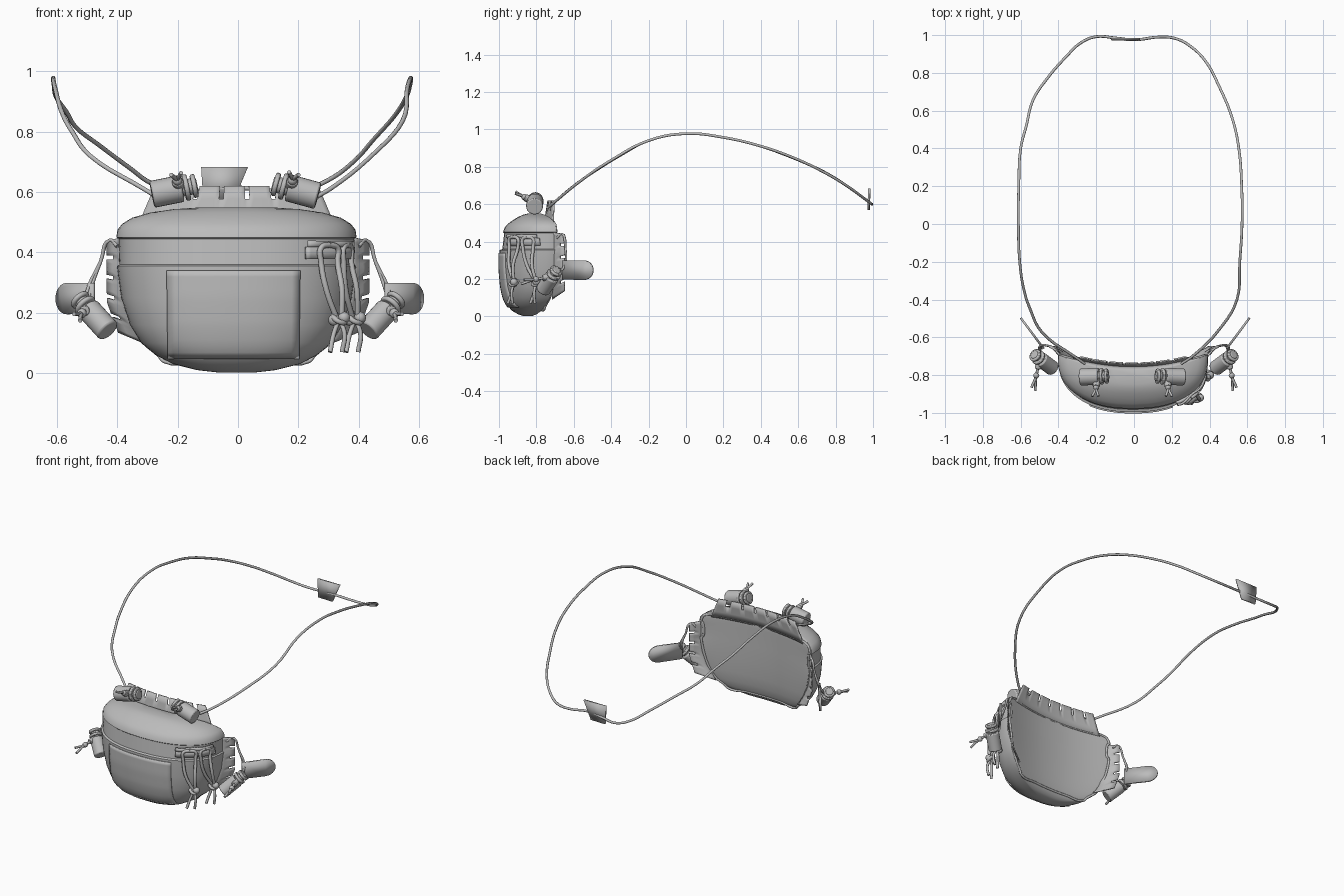
import bpy, bmesh, math
from mathutils import Vector as V

if "Cube" in bpy.data.objects:
    bpy.data.objects.remove(bpy.data.objects["Cube"])

grey = bpy.data.materials.new("plain grey")
grey.diffuse_color = (0.5, 0.5, 0.5, 1)
grey.use_nodes = True
grey.node_tree.nodes["Principled BSDF"].inputs["Base Color"].default_value = grey.diffuse_color
CX = -0.005


def finish(ob, angle=35):
    ob.data.materials.append(grey)
    bpy.ops.object.select_all(action='DESELECT')
    ob.select_set(True)
    bpy.context.view_layer.objects.active = ob
    if ob.type == 'MESH':
        bpy.ops.object.shade_smooth_by_angle(angle=math.radians(angle))
    return ob


def mesh_object(name, verts, faces, thick=0, angle=35):
    me = bpy.data.meshes.new(name)
    me.from_pydata([tuple(v) for v in verts], [], faces)
    bm = bmesh.new()
    bm.from_mesh(me)
    bmesh.ops.recalc_face_normals(bm, faces=bm.faces)
    bm.to_mesh(me)
    bm.free()
    ob = bpy.data.objects.new(name, me)
    bpy.context.collection.objects.link(ob)
    if thick:
        m = ob.modifiers.new("thickness", 'SOLIDIFY')
        m.thickness, m.offset = thick, 0
    return finish(ob, angle)


def tube(name, pts, r=0.008, cyclic=False):
    cu = bpy.data.curves.new(name, 'CURVE')
    cu.dimensions = '3D'
    cu.bevel_depth, cu.bevel_resolution, cu.resolution_u = r, 2, 5
    cu.use_fill_caps = True
    sp = cu.splines.new('BEZIER')
    sp.bezier_points.add(len(pts) - 1)
    for b, p in zip(sp.bezier_points, pts):
        b.co = p
        b.handle_left_type = b.handle_right_type = 'AUTO'
    sp.use_cyclic_u = cyclic
    ob = bpy.data.objects.new(name, cu)
    bpy.context.collection.objects.link(ob)
    return finish(ob)


def rod(name, a, b, r, bevel=0.006):
    a, b = V(a), V(b)
    bpy.ops.mesh.primitive_cylinder_add(vertices=24, radius=r, depth=(b - a).length, location=(a + b) / 2)
    ob = bpy.context.object
    ob.name = name
    ob.rotation_euler = (b - a).to_track_quat('Z', 'Y').to_euler()
    m = ob.modifiers.new("rounding", 'BEVEL')
    m.width, m.segments = bevel, 2
    return finish(ob)


def knot(name, p, r):
    bpy.ops.mesh.primitive_uv_sphere_add(segments=12, ring_count=8, radius=r, location=p)
    bpy.context.object.name = name
    finish(bpy.context.object, 60)


# Pouch profile: height, half width, front y, back y
LEVELS = [(0.002, .06, -.87, -.835), (.01, .13, -.895, -.815), (.03, .21, -.93, -.797),
          (.06, .268, -.957, -.785), (.10, .316, -.975, -.775), (.16, .353, -.988, -.77),
          (.25, .382, -.996, -.765), (.355, .396, -.996, -.765), (.36, .388, -.982, -.765),
          (.445, .391, -.972, -.765), (.45, .398, -.978, -.765), (.475, .394, -.970, -.765),
          (.495, .378, -.952, -.765), (.515, .345, -.925, -.768), (.532, .285, -.897, -.772),
          (.543, .21, -.872, -.778), (.549, .12, -.848, -.787)]


def level(z):
    for a, b in zip(LEVELS, LEVELS[1:]):
        if z <= b[0]:
            t = max(0, (z - a[0]) / (b[0] - a[0]))
            return [p + (q - p) * t for p, q in zip(a, b)]
    return LEVELS[-1]


def back_y(x, yb):
    return yb + .07 * (x / .4) ** 2


def front_point(x, z, off=0.0):
    _, w, yf, yb = level(z)
    s = max(0, 1 - abs((x - CX) / w) ** 3) ** (1 / 3)
    return V((x, back_y(x - CX, yb) - (yb - yf) * s - off, z))


# Pouch body lofted from crescent sections
N = 64
verts, faces = [], []
for z, w, yf, yb in LEVELS:
    for i in range(N):
        t = 2 * math.pi * i / N
        c, s = math.cos(t), math.sin(t)
        x = w * math.copysign(abs(c) ** (2 / 3), c)
        d = (yb - yf) * abs(s) ** (2 / 3) if s > 0 else -.012 * abs(s) ** .6
        verts.append((x + CX, back_y(x, yb) - d, z))
for j in range(len(LEVELS) - 1):
    for i in range(N):
        k = (i + 1) % N
        faces.append((j * N + i, j * N + k, (j + 1) * N + k, (j + 1) * N + i))
faces += [tuple(range(N))[::-1], tuple(range((len(LEVELS) - 1) * N, len(LEVELS) * N))]
mesh_object("pouch_body", verts, faces, angle=40)


def sheet(name, fn, nu, nv, thick, skip=lambda i, j: False):
    vs = [fn(i / nu, j / nv) for j in range(nv + 1) for i in range(nu + 1)]
    fs = [(j * (nu + 1) + i, j * (nu + 1) + i + 1, (j + 1) * (nu + 1) + i + 1, (j + 1) * (nu + 1) + i)
          for j in range(nv) for i in range(nu) if not skip(i, j)]
    return mesh_object(name, vs, fs, thick)


# Front pocket panel
sheet("front_pocket", lambda u, v: front_point(-.235 + .44 * u + .008 * (.5 - u) * (1 - v), .05 + .29 * v, .002),
      16, 14, .010)

# Back edge piping, a closed loop around the back panel
right = [V((CX + L[1] * .96, back_y(L[1] * .96, L[3]) + .006, L[0])) for L in LEVELS[3:13]]
left = [V((2 * CX - p.x, p.y, p.z)) for p in right[::-1]]
xs = [.24, .12, 0, -.12, -.24]
over = [V((CX + x, back_y(x, -.758), .497)) for x in xs]
under = [V((CX - x, back_y(x, -.783), .04)) for x in xs]
tube("back_piping", right + over + left + under, .007, cyclic=True)


# Notched webbing flanges
def top_flange(u, v):
    x = (2 * u - 1) * (.325 - .055 * v)
    return V((x + CX, back_y(x, -.757) + .02 * v, .49 + .13 * v))


sheet("top_flange", top_flange, 40, 3, .008, lambda i, j: j == 2 and (i % 6 == 4 or i == 35))

for s, nm in ((1, "right"), (-1, "left")):
    def side_flange(u, v, s=s):
        z0, z1 = .09 + .36 * u, .135 + .305 * u
        a = V((s * (level(z0)[1] - .02), -.715, z0))
        b = V((s * (.395 + .037 * min(1, u * 3)), -.65, z1))
        return a.lerp(b, v)
    sheet(nm + "_flange", side_flange, 24, 3, .008, lambda i, j: j == 2 and i % 5 == 4)


# Cord lock with barrel, collars, button and knotted tails
def cord_lock(name, a, b, r, tail, at):
    a, b, tail = V(a), V(b), V(tail)
    ax = (b - a).normalized()
    rod(name + "_barrel", a, a + (b - a) * .66, r)
    for k, f in enumerate((.76, .93)):
        p = a + (b - a) * f
        rod(name + "_collar_%d" % k, p - ax * .008, p + ax * .008, r * (.98 - .1 * k), .005)
    rod(name + "_core", a, b, r * .6)
    p = a + (b - a) * at
    rod(name + "_button", p, p + tail.normalized() * (r + .015), r * .42, .004)
    m = p + tail * .55
    knot(name + "_knot", m, .016)
    side = ax * .014
    for s in (1, -1):
        tube(name + "_tail", [p + side * s * .5, m, p + tail + side * s * 1.2], .007)


cord_lock("top_left_lock", (-.285, -.81, .592), (-.135, -.805, .622), .045, (-.01, -.105, .05), .6)
cord_lock("top_right_lock", (.265, -.81, .587), (.115, -.805, .628), .045, (.01, -.105, .05), .6)
for s, nm in ((1, "right"), (-1, "left")):
    cord_lock(nm + "_side_lock", (s * .43, -.765, .14), (s * .53, -.69, .25), .04, (s * .035, -.16, -.03), .68)
    # Side cord from flange to lock
    for k in (0, 1):
        tube(nm + "_side_cord", [(s * .40, -.69 + .02 * k, .42), (s * .425, -.66, .44), (s * .455, -.645, .37),
                                 (s * (.49 + .01 * k), -.65, .27), (s * .50, -.69, .22)], .006)
    # Rounded pull tab
    dx = 0 if s > 0 else .012
    a, b = V((s * .49 + dx, -.66, 0)), V((s * .612 + dx, -.497, 0))
    prof = [(0, .197), (0, .298)]
    for i in range(13):
        t = math.pi / 2 - math.pi * i / 12
        prof.append((.70 + .30 * math.cos(t), .247 + .052 * math.sin(t)))
    mesh_object(nm + "_pull_tab", [a.lerp(b, u) + V((0, 0, z)) for u, z in prof],
                [tuple(range(len(prof)))], .012)

# Lacing strip on the front right corner
sheet("lacing_strip", lambda u, v: front_point(.225 + .155 * u, .378 + .04 * v, .012), 12, 2, .016)
sheet("lacing_strip_top", lambda u, v: front_point(.23 + .15 * u, .418 + .02 * v, .022 + .008 * math.sin(u * 9)),
      12, 2, .012)
# Two hanging lace loops with knots and tails
for k, (x0, x1, xk, yk) in enumerate(((.275, .33, .335, -.92), (.35, .375, .388, -.80))):
    p0, p1 = front_point(x0, .37, .03), front_point(x1, .37, .03)
    top = front_point((x0 + x1) / 2, .425, .03)
    kn = V((xk, yk, .18))
    for s, p in ((-1, p0), (1, p1)):
        mid = p.lerp(kn, .5) + V((.012 * s, -.015, 0))
        tube("lace_%d" % k, [top, p + V((0, 0, .045)), p, mid, kn + V((.008 * s, 0, 0))], .0095)
        tube("lace_tail_%d" % k, [kn, kn + V((.018 * s, -.012, -.05)), kn + V((.02 * s - .01, -.02 + .012 * s, -.11))],
             .008)
        knot("lace_knot_%d" % k, kn + V((.016 * s, 0, .004 * s)), .02)
    bpy.ops.mesh.primitive_torus_add(major_radius=.022, minor_radius=.009, major_segments=20, minor_segments=8,
                                     location=kn, rotation=(.4, .5, 0))
    bpy.context.object.name = "lace_wrap_%d" % k
    finish(bpy.context.object, 60)

# Long neck cord: plan points with height from an arc
ARC = [(-.75, .57), (-.6, .70), (-.4, .835), (-.2, .94), (-.1, .968), (0, .977), (.2, .957), (.4, .91),
       (.6, .84), (.8, .74), (.9, .67), (1.0, .595)]


def arc_z(y):
    for (a, za), (b, zb) in zip(ARC, ARC[1:]):
        if y <= b:
            return za + (zb - za) * (y - a) / (b - a)
    return ARC[-1][1]


PLAN = [(.25, -.74), (.31, -.70), (.45, -.56), (.545, -.4), (.56, -.2), (.572, 0), (.57, .2), (.555, .4), (.52, .56),
        (.45, .73), (.38, .86), (.3, .94), (.22, .982), (.14, .99), (0, .975), (-.1, .985), (-.2, .992),
        (-.28, .96), (-.36, .885), (-.46, .77), (-.535, .655), (-.57, .52), (-.6, .4), (-.61, .2), (-.612, 0),
        (-.605, -.2), (-.58, -.36), (-.55, -.45), (-.49, -.57), (-.31, -.705), (-.26, -.74)]
tube("neck_cord", [(x, y, arc_z(y)) for x, y in PLAN], .0075)

# Flared tag on the cord
mesh_object("cord_tag", [(-.115, .978, .568), (-.015, .975, .568), (.033, .98, .683), (-.122, .98, .683)],
            [(0, 1, 2, 3)], .012)
